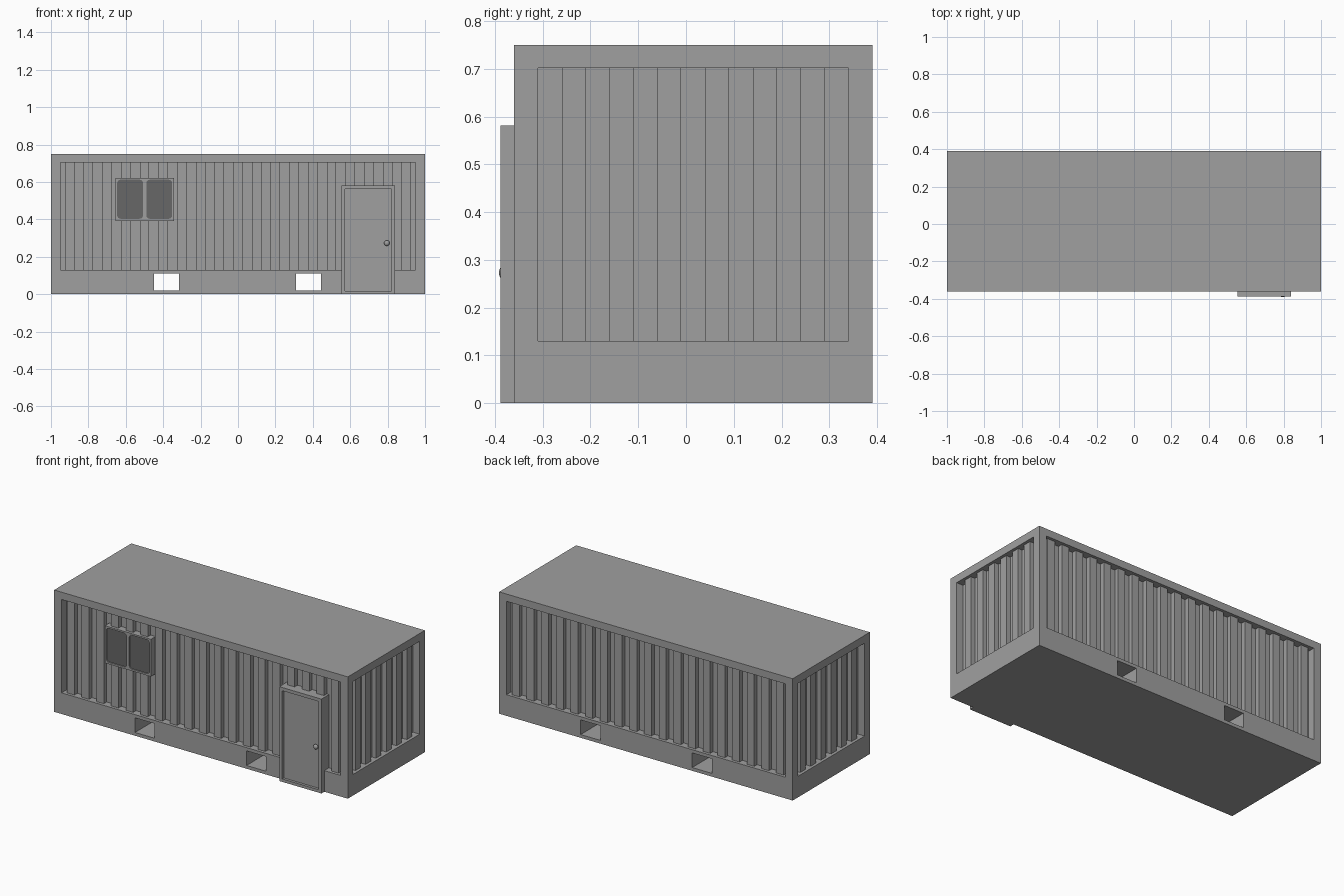
import bpy, bmesh, math
from mathutils import Vector

if "Cube" in bpy.data.objects:
    bpy.data.objects.remove(bpy.data.objects["Cube"])

Y0, Y1 = -0.36, 0.39          # front and back of the container body


def material(name, v):
    m = bpy.data.materials.new(name)
    m.diffuse_color = (v, v, v, 1)
    m.use_nodes = True
    m.node_tree.nodes["Principled BSDF"].inputs["Base Color"].default_value = m.diffuse_color
    return m


GREY = material("painted_grey", 0.35)
GLASS = material("dark_glass", 0.135)


def add(name, bm, mat):
    bmesh.ops.recalc_face_normals(bm, faces=bm.faces[:])
    me = bpy.data.meshes.new(name)
    bm.to_mesh(me)
    bm.free()
    ob = bpy.data.objects.new(name, me)
    bpy.context.collection.objects.link(ob)
    me.materials.append(mat)
    return ob


def box(name, x0, x1, y0, y1, z0, z1, mat=GREY, round_y=0):
    bm = bmesh.new()
    bmesh.ops.create_cube(bm, size=1)
    for v in bm.verts:
        v.co = Vector(((x0 + x1) / 2 + v.co.x * (x1 - x0),
                       (y0 + y1) / 2 + v.co.y * (y1 - y0),
                       (z0 + z1) / 2 + v.co.z * (z1 - z0)))
    if round_y:
        edges = [e for e in bm.edges if abs(e.verts[0].co.y - e.verts[1].co.y) > 1e-5]
        bmesh.ops.bevel(bm, geom=edges, offset=round_y, segments=4,
                        profile=0.5, affect='EDGES')
    return add(name, bm, mat)


def cut(target, cutter):
    mod = target.modifiers.new("cut", 'BOOLEAN')
    mod.operation = 'DIFFERENCE'
    mod.solver = 'EXACT'
    mod.object = cutter
    bpy.context.view_layer.objects.active = target
    bpy.ops.object.modifier_apply(modifier=mod.name)
    bpy.data.objects.remove(cutter, do_unlink=True)


def wave_cutter(u0, u1, margin, first_deep, z0, z1, place):
    """Recess with square ribs; place(u, depth) gives the plan position."""
    deep, proud, step = 0.046, 0.018, 0.05
    pts = [(u0, -0.05)]
    n = round((u1 - u0 - 2 * margin) / step)
    if margin:
        pts += [(u0, deep), (u0 + margin, deep)]
    for i in range(n):
        d = deep if (i % 2 == 0) == first_deep else proud
        a = u0 + margin + i * step
        pts += [(a, d), (a + step, d)]
    if margin:
        pts += [(u1 - margin, deep), (u1, deep)]
    pts.append((u1, -0.05))
    clean = []                       # drop repeated points
    for p in pts:
        if not clean or math.dist(p, clean[-1]) > 1e-5:
            clean.append(p)
    bm = bmesh.new()
    face = bm.faces.new([bm.verts.new((*place(u, d), z0)) for u, d in clean])
    ext = bmesh.ops.extrude_face_region(bm, geom=[face])
    for v in ext["geom"]:
        if isinstance(v, bmesh.types.BMVert):
            v.co.z = z1
    return add("cutter", bm, GREY)


# Container body with ribbed recesses on all four walls
body = box("container_body", -1, 1, Y0, Y1, 0, 0.75)
walls = [lambda u, d: (u, Y0 + d), lambda u, d: (u, Y1 - d)]
ends = [lambda u, d: (1 - d, u), lambda u, d: (-1 + d, u)]
for place in walls:
    cut(body, wave_cutter(-0.95, 0.95, 0.025, False, 0.13, 0.705, place))
for place in ends:
    cut(body, wave_cutter(-0.31, 0.34, 0, True, 0.13, 0.702, place))

# Forklift pockets right through the base
for x in (-0.3825, 0.3775):
    cut(body, box("cutter", x - 0.067, x + 0.067, -0.6, 0.6, 0.02, 0.11))

# Window frame with two rounded openings, and glass behind
window = box("window_frame", -0.656, -0.342, -0.359, -0.30, 0.392, 0.622)
for i, (a, b) in enumerate(((-0.646, -0.508), (-0.490, -0.352))):
    cut(window, box("cutter", a, b, -0.45, -0.349, 0.403, 0.612, round_y=0.018))
    box(f"window_glass_{i + 1}", a, b, -0.352, -0.3465, 0.403, 0.612, GLASS, 0.018)

# Door frame with the leaf set back inside it
door = box("door_frame", 0.553, 0.84, -0.388, -0.30, 0, 0.581)
cut(door, box("cutter", 0.573, 0.82, -0.5, -0.372, 0.018, 0.561))

# Door knob: round head on a short stem
bm = bmesh.new()
bmesh.ops.create_uvsphere(bm, u_segments=20, v_segments=12, radius=0.015)
for v in bm.verts:
    v.co = Vector((0.796 + v.co.x, -0.381 + v.co.y * 0.7, 0.273 + v.co.z))
knob = add("door_knob", bm, GREY)
for p in knob.data.polygons:
    p.use_smooth = True
